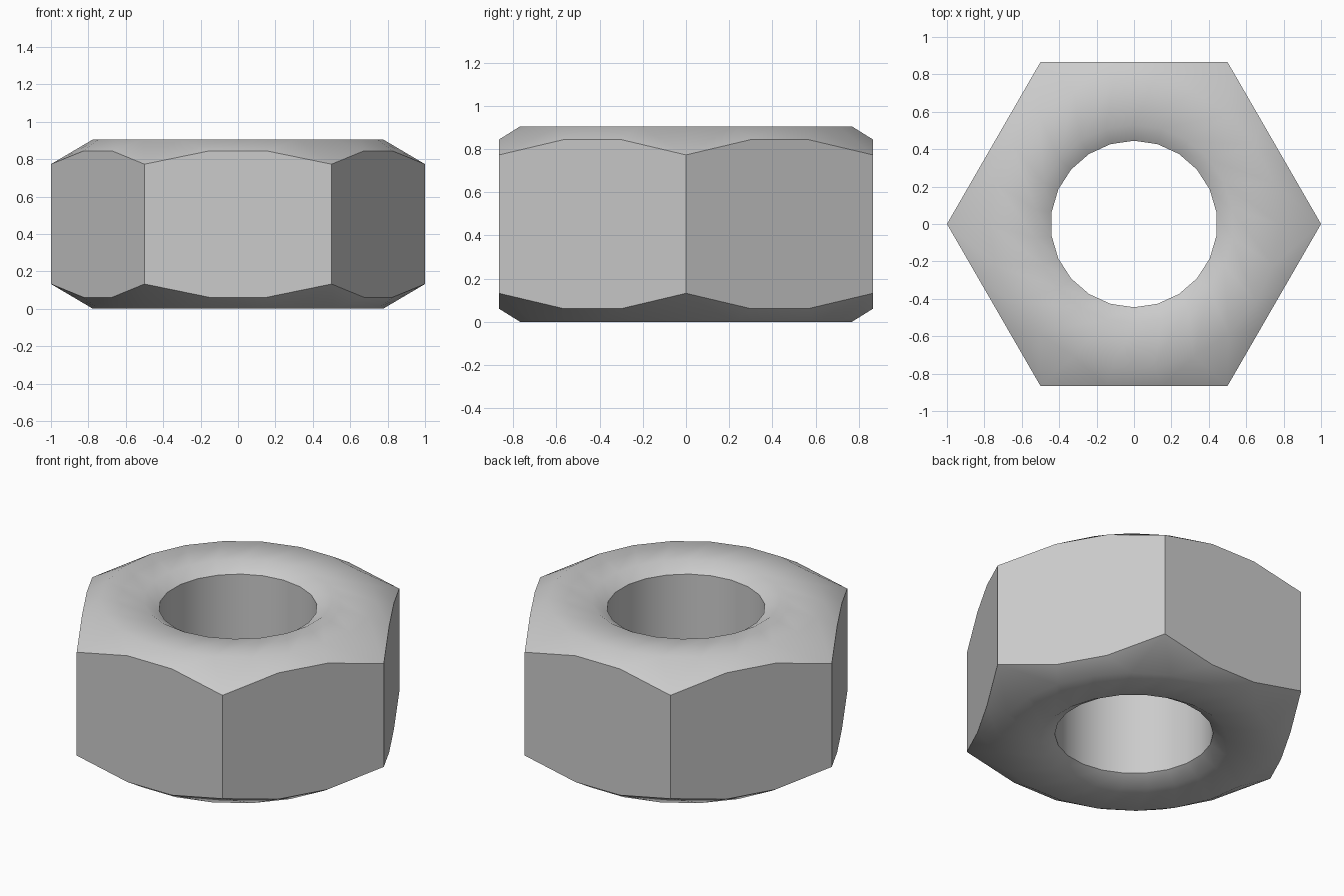
import bpy, bmesh, math

if "Cube" in bpy.data.objects:
    bpy.data.objects.remove(bpy.data.objects["Cube"], do_unlink=True)

HEIGHT = 0.905
SLOPE = 0.59          # fall of the conical chamfer per unit of radius
FACE_R = 0.776        # radius of the flat bearing face
HOLE_R, SINK_R, SINK_DEPTH = 0.445, 0.53, 0.052
SIDES = 22            # segments of the round rings


def ring(bm, radius, z, phase=0.0):
    """Circle of vertices, with phase counted in segments."""
    step = math.tau / SIDES
    return [bm.verts.new((radius * math.cos((i + phase) * step),
                          radius * math.sin((i + phase) * step), z))
            for i in range(SIDES)]


def loop_edges(bm, verts):
    """Edges of a closed ring, made where they are missing."""
    edges = []
    for a, b in zip(verts, verts[1:] + verts[:1]):
        edges.append(bm.edges.get((a, b)) or bm.edges.new((a, b)))
    return edges


bm = bmesh.new()

# Hexagonal outside, cut by the cone at both ends
for i in range(18):
    angle = math.radians(20 * i)
    off_flat = (angle % (math.pi / 3)) - math.pi / 6
    r = math.cos(math.pi / 6) / math.cos(off_flat)
    drop = SLOPE * (r - FACE_R)
    for z in (drop, HEIGHT - drop):
        bm.verts.new((r * math.cos(angle), r * math.sin(angle), z))
face_rings = [ring(bm, FACE_R, z) for z in (0, HEIGHT)]
bmesh.ops.convex_hull(bm, input=bm.verts[:])
bmesh.ops.dissolve_limit(bm, angle_limit=0.005, verts=bm.verts[:], edges=bm.edges[:])
ends = [f for f in bm.faces if abs(f.normal.z) > 0.99]
bmesh.ops.delete(bm, geom=ends, context='FACES_ONLY')

# Flat end faces, countersinks and bore
sinks = [ring(bm, SINK_R, z, 0.5) for z in (0, HEIGHT)]
bores = [ring(bm, HOLE_R, z, 0.5) for z in (SINK_DEPTH, HEIGHT - SINK_DEPTH)]
chain = [face_rings[0], sinks[0], bores[0], bores[1], sinks[1], face_rings[1]]
for a, b in zip(chain, chain[1:]):
    bmesh.ops.bridge_loops(bm, edges=loop_edges(bm, a) + loop_edges(bm, b))
bmesh.ops.recalc_face_normals(bm, faces=bm.faces[:])

mesh = bpy.data.meshes.new("hex_nut")
bm.to_mesh(mesh)
bm.free()
nut = bpy.data.objects.new("hex_nut", mesh)
bpy.context.collection.objects.link(nut)

# Plain grey metal
grey = (0.6, 0.6, 0.6, 1)
mat = bpy.data.materials.new("grey_metal")
mat.use_nodes = True
mat.diffuse_color = grey
mat.node_tree.nodes["Principled BSDF"].inputs["Base Color"].default_value = grey
mesh.materials.append(mat)

# Smooth shading with crisp hexagon and bore edges
bpy.ops.object.select_all(action='DESELECT')
nut.select_set(True)
bpy.context.view_layer.objects.active = nut
bpy.ops.object.shade_smooth_by_angle(angle=math.radians(40))
